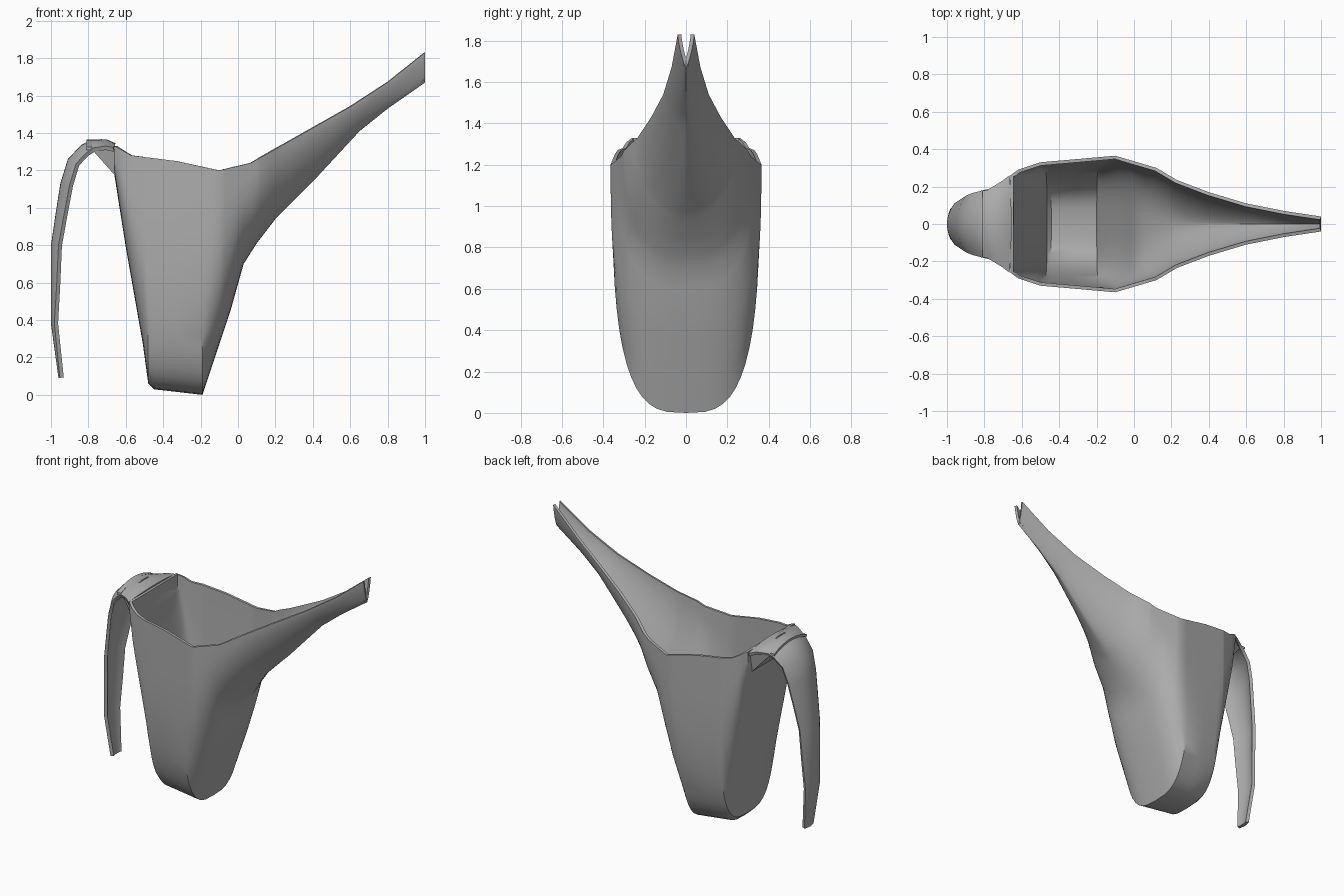
import bpy, bmesh, math
from mathutils import Vector

if "Cube" in bpy.data.objects:
    bpy.data.objects.remove(bpy.data.objects["Cube"], do_unlink=True)

grey = bpy.data.materials.new("plain_grey")
grey.use_nodes = True
grey.diffuse_color = (0.42, 0.42, 0.42, 1)
grey.node_tree.nodes["Principled BSDF"].inputs["Base Color"].default_value = (0.42, 0.42, 0.42, 1)


def interp(points, x):
    """Piecewise linear lookup."""
    for (xa, va), (xb, vb) in zip(points, points[1:]):
        if x <= xb:
            return va + (vb - va) * max(0, x - xa) / (xb - xa)
    return points[-1][1]


def loft(name, rows, thickness, cap_start=False, angle=32):
    """Skin rows of points, then thicken the skin inwards."""
    bm = bmesh.new()
    grid = [[bm.verts.new(p) for p in row] for row in rows]
    for a, b in zip(grid, grid[1:]):
        for j in range(len(a) - 1):
            bm.faces.new((a[j], a[j + 1], b[j + 1], b[j]))
    if cap_start:
        bm.faces.new(grid[0][::-1])
    return finish(name, bm, thickness, angle)


def finish(name, bm, thickness=0, angle=32):
    mesh = bpy.data.meshes.new(name)
    bm.to_mesh(mesh)
    bm.free()
    mesh.materials.append(grey)
    ob = bpy.data.objects.new(name, mesh)
    bpy.context.collection.objects.link(ob)
    bpy.ops.object.select_all(action='DESELECT')
    ob.select_set(True)
    bpy.context.view_layer.objects.active = ob
    if thickness:
        mod = ob.modifiers.new("wall", 'SOLIDIFY')
        mod.thickness = thickness
        mod.offset = -1
        bpy.ops.object.modifier_apply(modifier=mod.name)
    bpy.ops.object.shade_smooth_by_angle(angle=math.radians(angle))
    return ob


# Vessel and open spout: U sections that narrow to a V at the tip
keel = [(-.66, 1.17), (-.6, .79), (-.51, .28), (-.48, .06), (-.45, .03), (-.19, 0),
        (-.04, .45), (.03, .7), (.1, .81), (.2, .94), (.4, 1.14), (.65, 1.41), (.8, 1.53), (1, 1.67)]
rim = [(-.66, 1.33), (-.57, 1.28), (-.33, 1.25), (-.1, 1.2), (.07, 1.24), (.6, 1.54), (.8, 1.67), (1, 1.83)]
width = [(-.66, .26), (-.62, .29), (-.5, .33), (-.1, .365), (.12, .3), (.23, .235),
         (.4, .17), (.6, .11), (.8, .07), (1, .04)]
roundness = [(-.66, 4), (-.48, 3.3), (-.19, 3.2), (.03, 2.5), (.34, 1.6), (1, 1.3)]
SEGMENTS = 28


def u_section(x):
    low, top, w, n = (interp(t, x) for t in (keel, rim, width, roundness))
    row = []
    for j in range(SEGMENTS + 1):
        t = math.pi * j / SEGMENTS
        c, s = math.cos(t), math.sin(t)
        y = -w * math.copysign(abs(c) ** (2 / n), c) if j != SEGMENTS // 2 else 0
        row.append((x, y, top - (top - low) * max(s, 0) ** (2 / n)))
    return row


stations = sorted({x for t in (keel, rim, width) for x, _ in t}
                  | {-.64, -.55, -.53, -.495, -.15, -.07, 0, .3, .5, .7, .9})
loft("vessel_and_spout", [u_section(x) for x in stations], .018, cap_start=True)

# Handle: bowed strap following a hook path (x, z, half width, bow depth)
path = [(-.655, 1.345, .26, .025), (-.7, 1.365, .23, .035), (-.78, 1.365, .19, .045),
        (-.84, 1.335, .18, .05), (-.91, 1.26, .165, .05), (-.95, 1.13, .15, .05),
        (-.975, .97, .13, .045), (-1, .8, .11, .04), (-1, .58, .095, .03),
        (-1, .38, .08, .018), (-.96, .09, .05, .008)]
rows = []
for i, (x, z, half, bow) in enumerate(path):
    a, b = path[max(i - 1, 0)], path[min(i + 1, len(path) - 1)]
    run = Vector((b[0] - a[0], 0, b[1] - a[1])).normalized()
    inward = Vector((-run.z, 0, run.x))
    row = []
    for k in range(-5, 6):
        s = k / 5
        row.append(Vector((x, -half * s, z)) + inward * bow * s * s)
    rows.append([p for p in row][::-1])
# Row order runs -y to +y while the path runs -x, which turns the skin outwards
loft("handle_strap", rows, .022)


# Raised rib and small grip bar across the top of the handle
def bar(name, x, z, half, bow, size):
    bm = bmesh.new()
    rings = []
    for k in range(-4, 5):
        s = k / 4
        rings.append([bm.verts.new((x + dx * size, half * s, z - bow * s * s + dz))
                      for dx, dz in ((-1, -.012), (1, -.012), (1, .004), (-1, .004))])
    for a, b in zip(rings, rings[1:]):
        for m in range(4):
            bm.faces.new((a[m], a[m - 1], b[m - 1], b[m]))
    bm.faces.new(rings[0])
    bm.faces.new(rings[-1][::-1])
    bmesh.ops.recalc_face_normals(bm, faces=bm.faces)
    finish(name, bm)


bar("handle_rib", -.795, 1.361, .18, .04, .015)
bar("handle_grip_bar", -.73, 1.365, .05, .002, .004)

# Gusset bracing the handle against the back wall
bm = bmesh.new()
for side in (-1, 1):
    for x, y, z in ((-.785, .15, 1.32), (-.655, .21, 1.17), (-.655, .24, 1.315), (-.775, .17, 1.305)):
        bm.verts.new((x, side * y, z))
bmesh.ops.convex_hull(bm, input=bm.verts)
bmesh.ops.recalc_face_normals(bm, faces=bm.faces)
finish("handle_gusset", bm)
